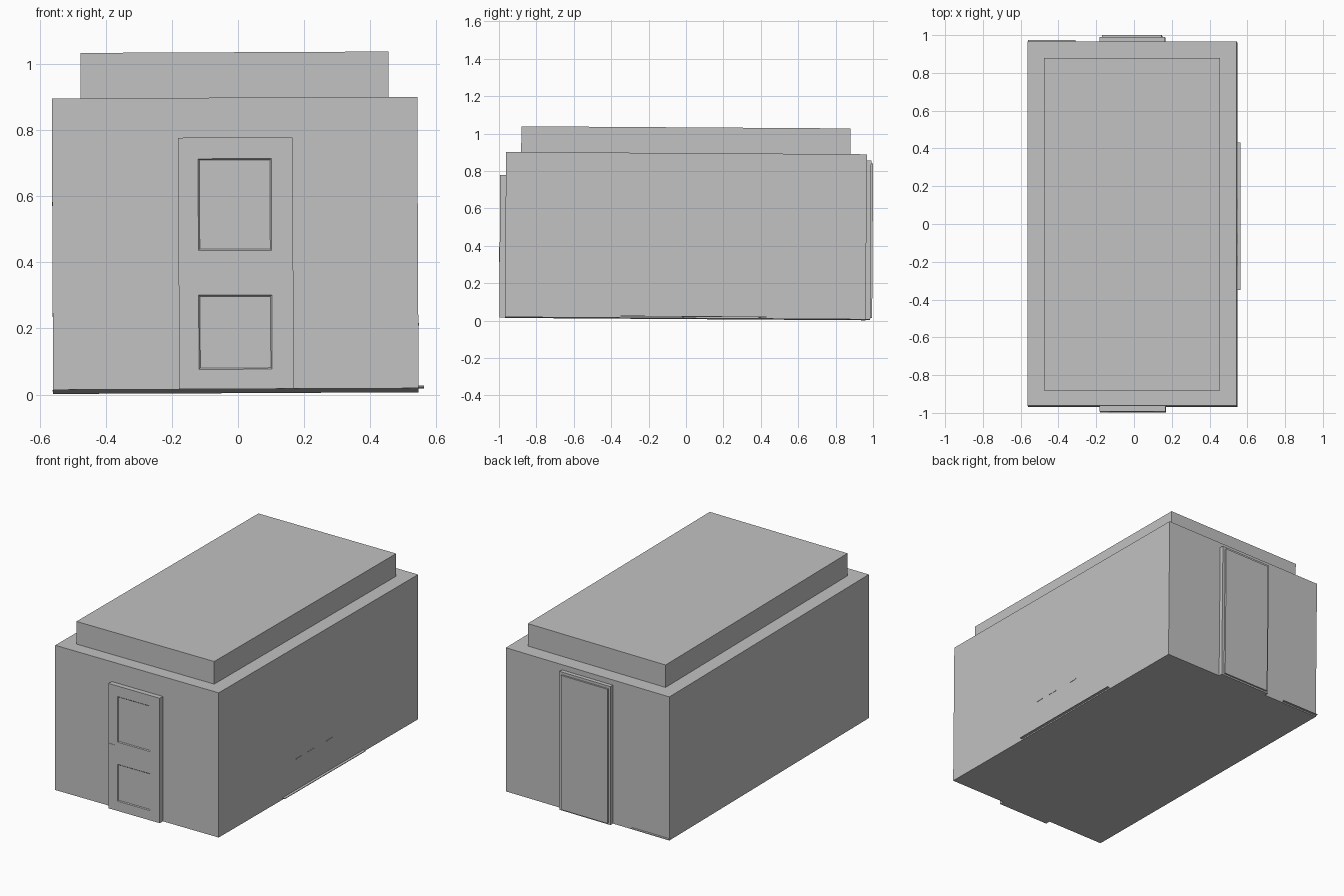
import bpy
import bmesh
from mathutils import Matrix, Vector

cube = bpy.data.objects.get("Cube")
if cube:
    bpy.data.objects.remove(cube, do_unlink=True)

# Single plain grey material
grey = bpy.data.materials.new("plain grey")
grey.use_nodes = True
colour = (0.54, 0.54, 0.54, 1)
grey.diffuse_color = colour
grey.node_tree.nodes["Principled BSDF"].inputs["Base Color"].default_value = colour

# The whole building leans very slightly
LEAN = Matrix.Rotation(-0.0065, 4, "X") @ Matrix.Rotation(-0.0045, 4, "Y")


def box_mesh(x, y, z):
    bm = bmesh.new()
    bmesh.ops.create_cube(bm, size=1)
    for v in bm.verts:
        v.co = [r[0] if c < 0 else r[1] for c, r in zip(v.co, (x, y, z))]
    return bm


def finish(name, bm):
    bm.transform(LEAN)
    mesh = bpy.data.meshes.new(name)
    bm.to_mesh(mesh)
    bm.free()
    mesh.materials.append(grey)
    obj = bpy.data.objects.new(name, mesh)
    bpy.context.collection.objects.link(obj)
    return obj


def box(name, x, y, z):
    return finish(name, box_mesh(x, y, z))


# Main building and raised roof
box("building", (-0.56, 0.547), (-0.968, 0.961), (0.0105, 0.893))
box("roof_block", (-0.473, 0.46), (-0.887, 0.873), (0.89, 1.031))


# Front door with two recessed panels
def panelled_door(name, x, y, z, panel_x, panel_rows):
    bm = box_mesh(x, y, z)
    cuts = [(Vector((1, 0, 0)), v) for v in panel_x]
    cuts += [(Vector((0, 0, 1)), v) for row in panel_rows for v in row]
    for axis, v in cuts:
        bmesh.ops.bisect_plane(bm, geom=bm.verts[:] + bm.edges[:] + bm.faces[:],
                               plane_co=axis * v, plane_no=axis)
    bm.normal_update()
    panels = []
    for f in bm.faces:
        c = f.calc_center_median()
        if f.normal.y < -0.9 and panel_x[0] < c.x < panel_x[1] \
                and any(low < c.z < high for low, high in panel_rows):
            panels.append(f)
    # Sloped edge, then a flat sunken panel
    bmesh.ops.inset_individual(bm, faces=panels, thickness=0.006, depth=-0.005)
    return finish(name, bm)


panelled_door("front_door", (-0.178, 0.169), (-0.9985, -0.96), (0.0105, 0.772),
              (-0.118, 0.104), ((0.07, 0.295), (0.43, 0.708)))
box("door_lock_plate", (-0.176, -0.137), (-1.001, -0.995), (0.308, 0.409))

# Back door: frame, slab and thin raised face
box("back_door_frame", (-0.178, 0.167), (0.955, 0.985), (0.0105, 0.861))
box("back_door", (-0.165, 0.15), (0.98, 0.995), (0.02, 0.845))

# Thin skirting strips at the foot of the walls
box("side_skirting", (0.54, 0.563), (-0.35, 0.43), (0.018, 0.022))
box("back_skirting", (-0.562, -0.31), (0.95, 0.974), (0.018, 0.022))

# Small slits on the side wall
for y in ((-0.22, -0.17), (-0.11, -0.05), (0.075, 0.13)):
    box("side_slit", (0.54, 0.549), y, (0.207, 0.212))
